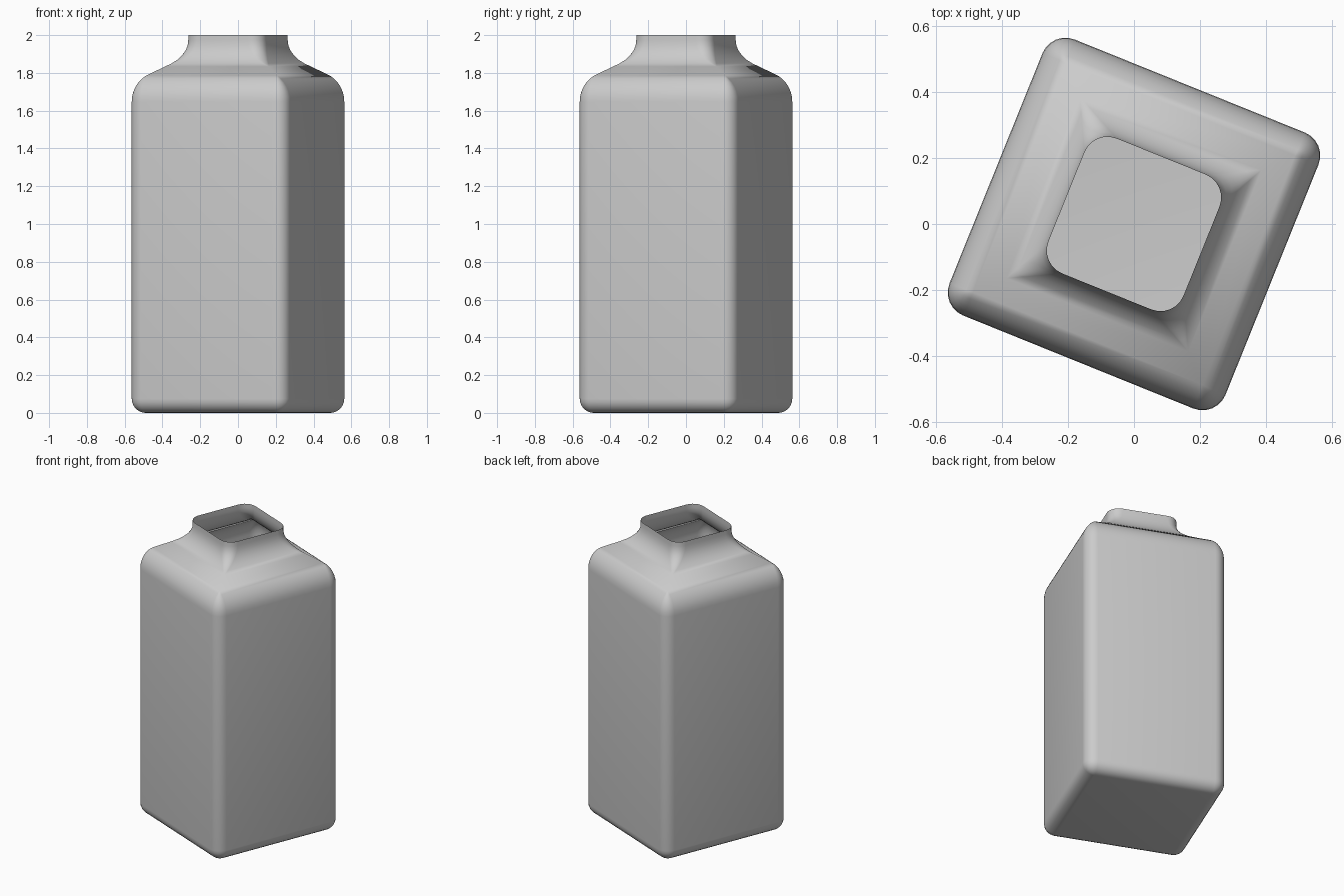
import bpy, bmesh, math

if "Cube" in bpy.data.objects:
    bpy.data.objects.remove(bpy.data.objects["Cube"])

ANGLE = math.radians(-22)   # the bottle stands turned on its axis
BODY, NECK, R = 0.45, 0.22, 0.075
SLOPE = math.radians(32)    # shoulder pitch
SEG = 6


def fillet(corner, d_in, d_out, t, n):
    """Arc points rounding a profile corner; t is the tangent length."""
    cx, cz = corner
    turn = math.acos(d_in[0] * d_out[0] + d_in[1] * d_out[1])
    rad = t / math.tan((math.pi - turn) / 2) if turn else 0
    rad = t / math.tan(turn / 2)
    sign = 1 if d_in[0] * d_out[1] - d_in[1] * d_out[0] > 0 else -1
    sx, sz = cx - d_in[0] * t, cz - d_in[1] * t
    ox, oz = sx - sign * d_in[1] * rad, sz + sign * d_in[0] * rad
    pts = []
    for i in range(n + 1):
        a = sign * turn * i / n
        vx, vz = sx - ox, sz - oz
        pts.append((ox + vx * math.cos(a) - vz * math.sin(a),
                    oz + vx * math.sin(a) + vz * math.cos(a)))
    return pts


# Side profile as (half width, height, corner radius)
up, out = (0, 1), (1, 0)
slope = (-math.cos(SLOPE), math.sin(SLOPE))
z_body = 1.738
z_neck = z_body + (BODY - NECK) * math.tan(SLOPE)
profile = [(h, z, h - (BODY - R)) for h, z in fillet((BODY, 0), out, up, R, SEG)]
profile += [(h, z, max(0, h - (BODY - R)))
            for h, z in fillet((BODY, z_body), up, slope, 0.09, SEG)]
neck = fillet((NECK, z_neck), slope, up, 0.09, SEG)
h0 = neck[0][0]
profile += [(h, z, R * (h0 - h) / (h0 - NECK)) for h, z in neck]
profile.append((NECK, 2.0, R))

# Loft rounded-square rings along the profile, closed floor and open mouth
bm = bmesh.new()
rings = []
for h, z, r in profile:
    ring = []
    for q in range(4):
        mid = math.radians(45 + 90 * q)
        cx = (h - r) * math.sqrt(2) * math.cos(mid)
        cy = (h - r) * math.sqrt(2) * math.sin(mid)
        for i in range(SEG + 1):
            a = mid - math.pi / 4 + math.pi / 2 * i / SEG
            x, y = cx + r * math.cos(a), cy + r * math.sin(a)
            ring.append(bm.verts.new((x * math.cos(ANGLE) - y * math.sin(ANGLE),
                                      x * math.sin(ANGLE) + y * math.cos(ANGLE), z)))
    rings.append(ring)
for a, b in zip(rings, rings[1:]):
    n = len(a)
    for i in range(n):
        j = (i + 1) % n
        bm.faces.new((a[i], a[j], b[j], b[i]))
bm.faces.new(rings[0][::-1])
bmesh.ops.remove_doubles(bm, verts=bm.verts[:], dist=1e-4)
bmesh.ops.dissolve_degenerate(bm, edges=bm.edges[:], dist=1e-5)

mesh = bpy.data.meshes.new("bottle")
bm.to_mesh(mesh)
bm.free()
bottle = bpy.data.objects.new("bottle", mesh)
bpy.context.collection.objects.link(bottle)
bpy.context.view_layer.objects.active = bottle
bottle.select_set(True)
bpy.ops.object.shade_smooth_by_angle(angle=math.radians(30))
